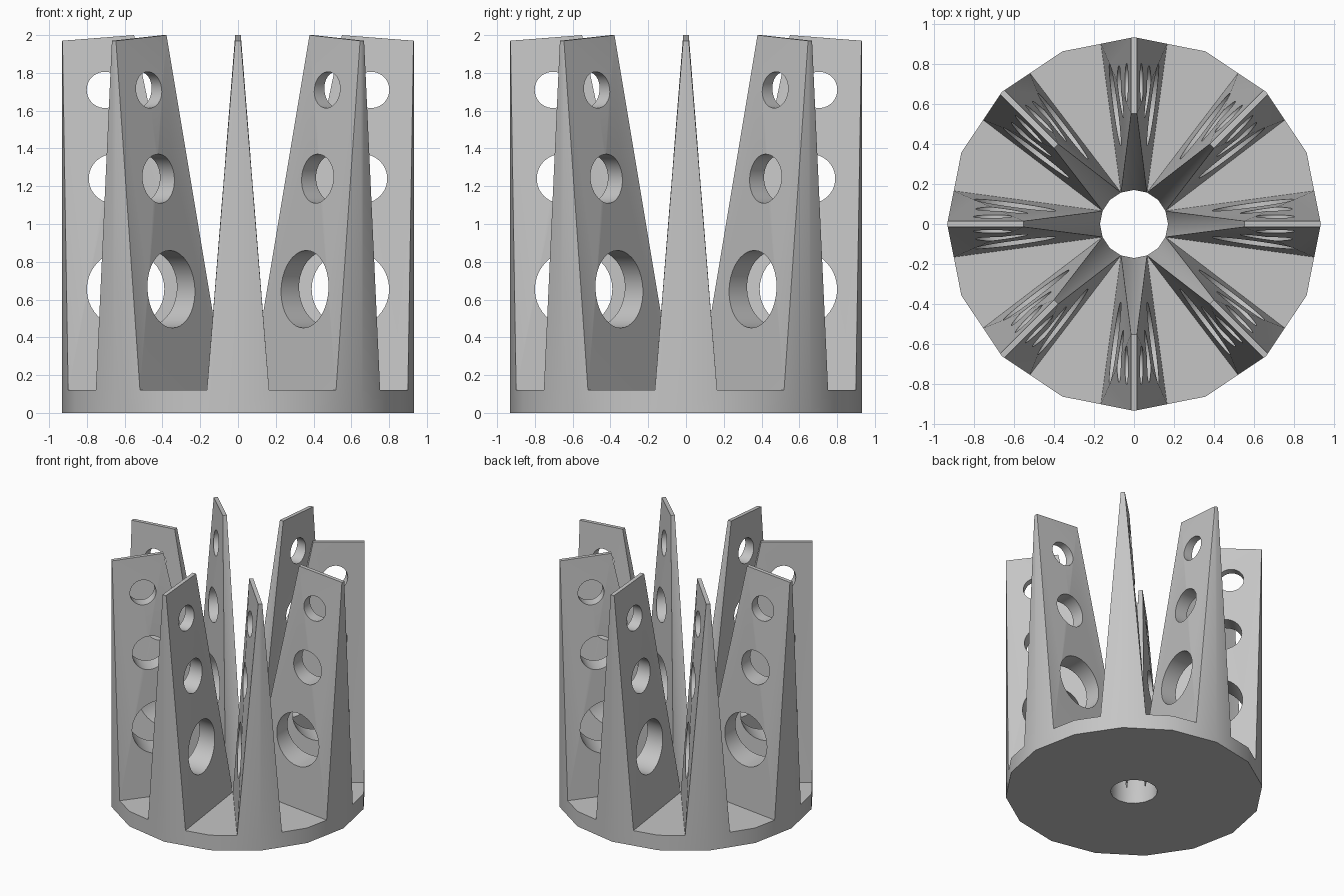
import bpy, bmesh
from math import pi, cos, sin, tan
from mathutils import Matrix, Vector

if "Cube" in bpy.data.objects:
    bpy.data.objects.remove(bpy.data.objects["Cube"])

FINS = 8
STEP = 2 * pi / FINS
R_OUT, R_HOLE = 0.932, 0.17      # rim and centre bore
FLOOR, TOP_OUT, TOP_IN = 0.12, 1.97, 2.0
R_TOP_IN = 0.55                  # inner end of each fin's tip
W_FOOT, W_TIP = 0.165, 0.015     # half thickness of a fin
HOLES = [(0.595, 0.655, 0.205), (0.66, 1.24, 0.13), (0.705, 1.71, 0.096)]


def rim_at(w):
    """Radius of the sixteen-sided rim at a sideways offset w from a fin's ridge."""
    return R_OUT - w * tan(STEP / 4)


grey = bpy.data.materials.new("light grey")
grey.use_nodes = True
colour = (0.56, 0.56, 0.56, 1)
grey.diffuse_color = colour
grey.node_tree.nodes["Principled BSDF"].inputs["Base Color"].default_value = colour


def make_object(name, bm):
    bmesh.ops.remove_doubles(bm, verts=bm.verts, dist=1e-4)
    bmesh.ops.recalc_face_normals(bm, faces=bm.faces)
    mesh = bpy.data.meshes.new(name)
    bm.to_mesh(mesh)
    bm.free()
    mesh.materials.append(grey)
    obj = bpy.data.objects.new(name, mesh)
    bpy.context.collection.objects.link(obj)
    return obj


# Body: one half sector of disc and fin, mirrored and repeated round the axis
def add_half_sector(bm, turn, side):
    def face(*points):
        bm.faces.new([bm.verts.new(turn @ Vector((x, y * side, z))) for x, y, z in points])

    def polar(r, a, z):
        return (r * cos(a), r * sin(a), z)

    half = STEP / 2
    ridge_low, ridge_top = (R_OUT, 0, 0), (R_OUT, 0, TOP_OUT)
    rim_low, rim_floor = polar(R_OUT, half, 0), polar(R_OUT, half, FLOOR)
    foot = (rim_at(W_FOOT), W_FOOT, FLOOR)
    tip_out = (rim_at(W_TIP), W_TIP, TOP_OUT)
    tip_in, tip_mid = (R_TOP_IN, W_TIP, TOP_IN), (R_TOP_IN, 0, TOP_IN)
    bore_low, bore_floor = polar(R_HOLE, half, 0), polar(R_HOLE, half, FLOOR)
    bore_mid_low, bore_mid = (R_HOLE, 0, 0), (R_HOLE, 0, FLOOR)

    face(ridge_low, rim_low, rim_floor, foot, tip_out, ridge_top)   # outer wall
    face(foot, bore_floor, tip_in)                                  # fin side
    face(foot, tip_in, tip_out)
    face(ridge_top, tip_out, tip_in, tip_mid)                       # tip
    face(bore_floor, bore_mid, tip_mid)                             # inner slope
    face(bore_floor, tip_mid, tip_in)
    face(foot, rim_floor, bore_floor)                               # floor
    face(bore_low, bore_mid_low, bore_mid, bore_floor)              # bore wall
    face(ridge_low, rim_low, bore_low, bore_mid_low)                # underside


body_bm, cutter_bm = bmesh.new(), bmesh.new()
for i in range(FINS):
    turn = Matrix.Rotation(i * STEP, 4, "Z")
    for side in (1, -1):
        add_half_sector(body_bm, turn, side)
    # Round holes drilled through each fin
    for r, z, radius in HOLES:
        place = turn @ Matrix.Translation((r, 0, z)) @ Matrix.Rotation(pi / 2, 4, "X")
        bmesh.ops.create_cone(cutter_bm, cap_ends=True, segments=40, radius1=radius,
                              radius2=radius, depth=0.36, matrix=place)

body = make_object("finned_crown", body_bm)
cutter = make_object("hole_cutter", cutter_bm)
cutter.hide_render = True

bpy.ops.object.select_all(action="DESELECT")
body.select_set(True)
bpy.context.view_layer.objects.active = body
drill = body.modifiers.new("fin_holes", "BOOLEAN")
drill.operation, drill.solver, drill.object = "DIFFERENCE", "EXACT", cutter
bpy.ops.object.modifier_apply(modifier=drill.name)
bpy.data.objects.remove(cutter)

bpy.ops.object.shade_smooth_by_angle(angle=pi / 6)
